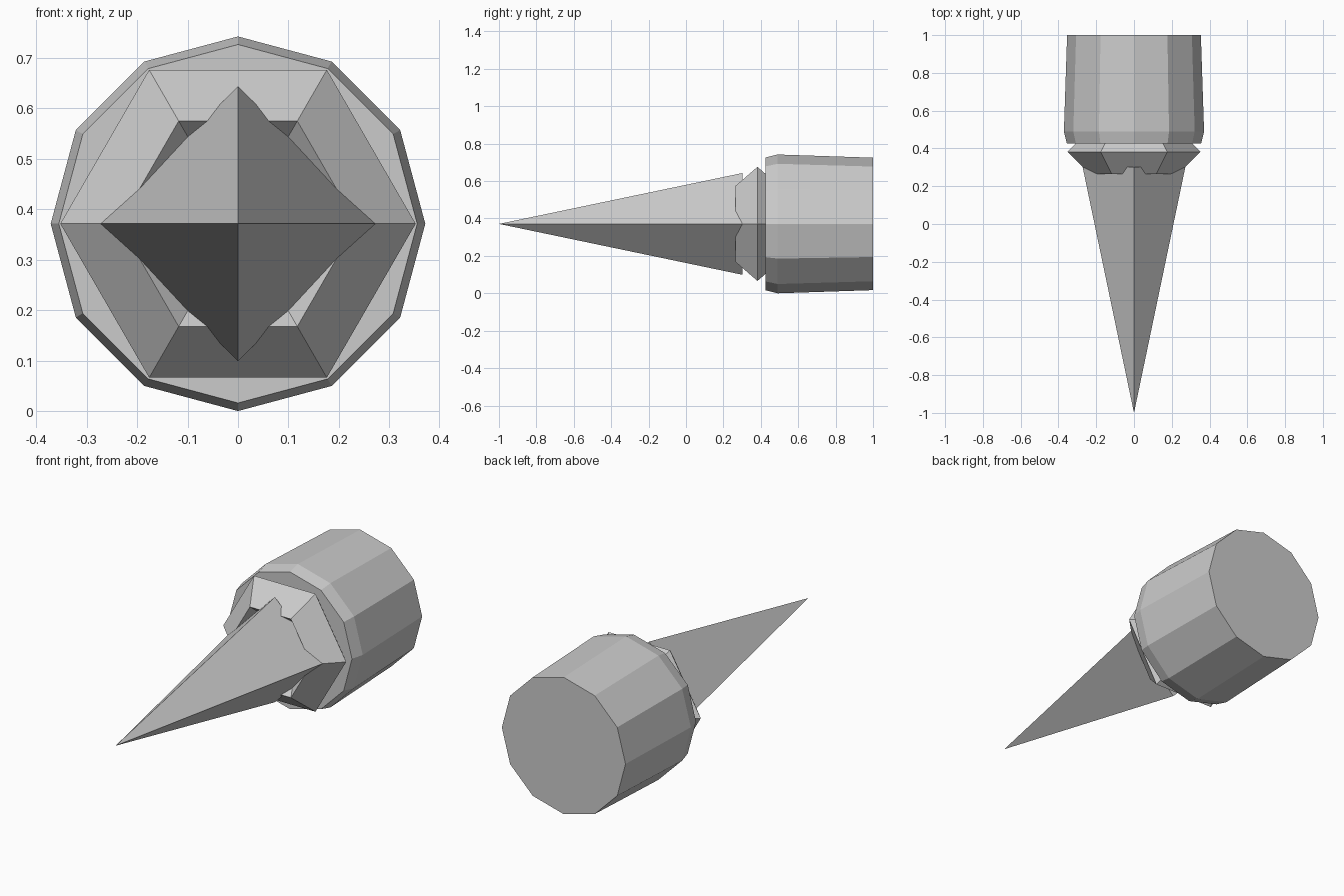
import bpy, bmesh, math

if "Cube" in bpy.data.objects:
    bpy.data.objects.remove(bpy.data.objects["Cube"])

CZ = 0.371  # height of the common axis

grey = bpy.data.materials.new("grey")
grey.diffuse_color = (0.6, 0.6, 0.6, 1)
grey.use_nodes = True
grey.node_tree.nodes["Principled BSDF"].inputs["Base Color"].default_value = grey.diffuse_color


def revolve(name, profile, sides, start=0.0, closed=False):
    """Flat-faced solid swept round the y axis from (radius, y) points."""
    bm = bmesh.new()
    rings = []
    for r, y in profile:
        if r == 0:
            rings.append([bm.verts.new((0, y, CZ))] * sides)
            continue
        ring = []
        for i in range(sides):
            a = start + 2 * math.pi * i / sides
            ring.append(bm.verts.new((r * math.cos(a), y, CZ + r * math.sin(a))))
        rings.append(ring)
    pairs = list(zip(rings, rings[1:]))
    if closed:
        pairs.append((rings[-1], rings[0]))
    for p, q in pairs:
        for i in range(sides):
            j = (i + 1) % sides
            corners = list(dict.fromkeys((p[i], p[j], q[j], q[i])))
            bm.faces.new(corners)
    if not closed:
        for ring in (rings[0], rings[-1]):
            if len(set(ring)) > 1:
                bm.faces.new(ring)
    bmesh.ops.recalc_face_normals(bm, faces=bm.faces)
    mesh = bpy.data.meshes.new(name)
    bm.to_mesh(mesh)
    bm.free()
    mesh.materials.append(grey)
    obj = bpy.data.objects.new(name, mesh)
    bpy.context.collection.objects.link(obj)
    return obj


# Twelve-sided handle, slightly narrowed at both ends
revolve("handle", [(0.355, 0.425), (0.371, 0.49), (0.354, 1.0)], 12)

# Six-sided ring with a diamond cross-section
R, T, Y = 0.235, 0.117, 0.382
revolve("collar", [(R + T, Y), (R, Y + T), (R - T, Y), (R, Y - T)], 6, closed=True)

# Four-sided spike
revolve("spike", [(0.0, -1.0), (0.272, 0.302)], 4)
